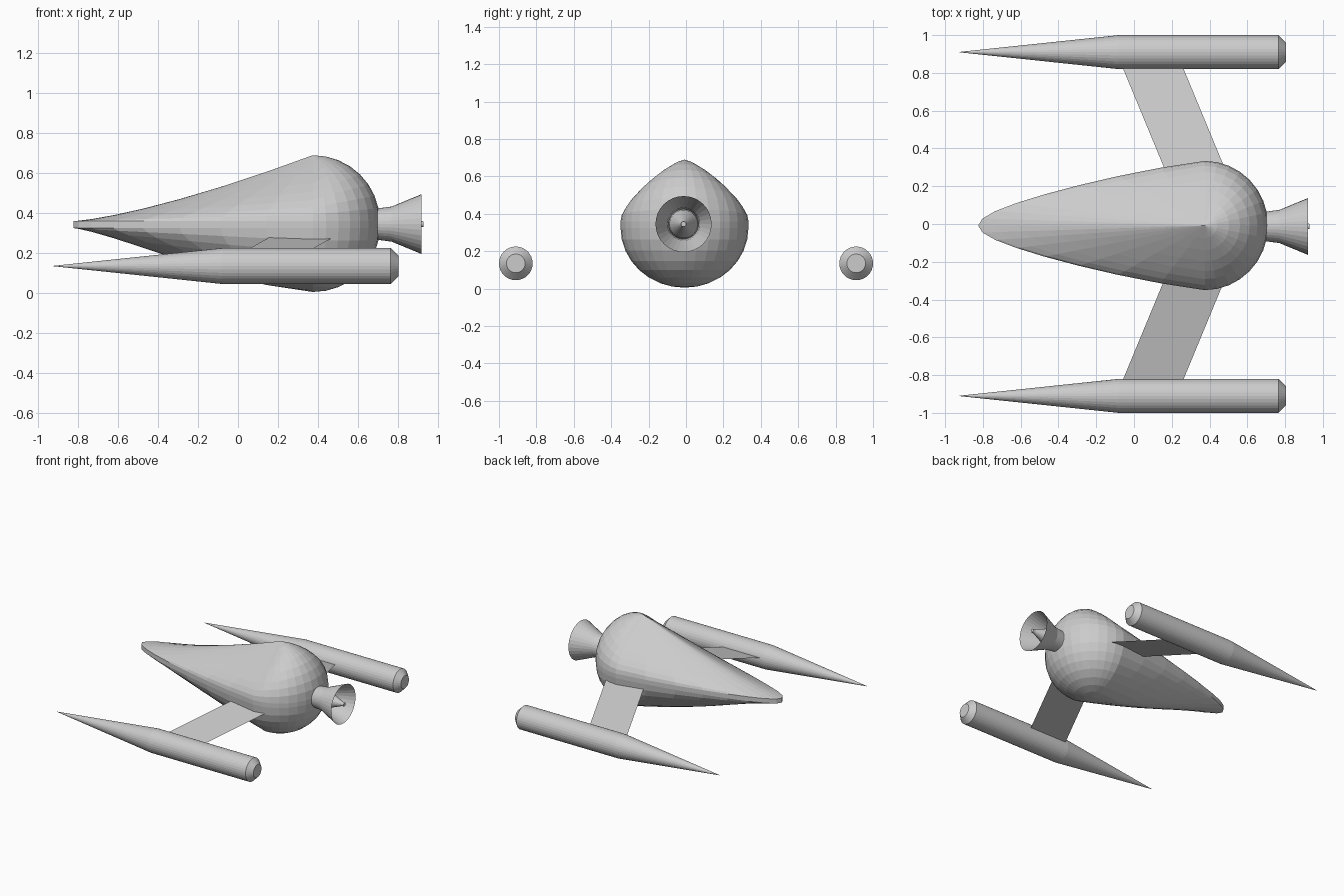
import bpy
from math import sin, cos, pi, sqrt

cube = bpy.data.objects.get("Cube")
if cube:
    bpy.data.objects.remove(cube, do_unlink=True)

grey = bpy.data.materials.new("light grey")
grey.use_nodes = True
grey.diffuse_color = (0.6, 0.6, 0.6, 1)
grey.node_tree.nodes["Principled BSDF"].inputs["Base Color"].default_value = (0.6, 0.6, 0.6, 1)

SEGMENTS = 32


def add_mesh(name, verts, faces):
    mesh = bpy.data.meshes.new(name)
    mesh.from_pydata(verts, [], faces)
    mesh.materials.append(grey)
    obj = bpy.data.objects.new(name, mesh)
    bpy.context.scene.collection.objects.link(obj)
    return obj


def bridge(rows, n):
    """Quads joining successive rings of n vertices."""
    return [(r * n + i, r * n + (i + 1) % n, (r + 1) * n + (i + 1) % n, (r + 1) * n + i)
            for r in range(rows - 1) for i in range(n)]


def lathe_x(name, profile, y, z, cap_end=False):
    """Revolve (x, radius) points around an axis parallel to x."""
    n = SEGMENTS
    verts = [(x, y - r * sin(2 * pi * i / n), z + r * cos(2 * pi * i / n))
             for x, r in profile for i in range(n)]
    faces = [f[::-1] for f in bridge(len(profile), n)]
    if cap_end:
        last = (len(profile) - 1) * n
        faces.append(tuple(range(last + n - 1, last - 1, -1)))
    obj = add_mesh(name, verts, faces)
    # Face the shell outwards
    obj.data.flip_normals()
    return obj


def mix(a, b, t):
    return a + (b - a) * t


# Hull: round at the back, drawn out into a flat beak at the front
def hull_point(angle, r, upper):
    c, s = cos(angle), sin(angle)
    ahead = max(0, -c)
    x = 0.375 + r * c * (1.2 if c < 0 else 0.335)
    y = -0.008 + r * s * 0.342 * (1 - 0.45 * ahead)
    dome = sqrt(max(0, 1 - r * r))
    if upper:
        return x, y, 0.36 + 0.33 * mix(dome, (1 - r) ** 1.35, (1 - c) / 2)
    return x, y, 0.325 - 0.32 * mix(dome, (1 - r ** 1.5) ** 1.3, ahead)


RINGS = 8
levels = [(sin(pi / 2 * k / RINGS), False) for k in range(1, RINGS + 1)]
levels += [(r, True) for r, _ in reversed(levels)]
verts = [hull_point(2 * pi * i / SEGMENTS, r, up)
         for r, up in levels for i in range(SEGMENTS)]
faces = bridge(len(levels), SEGMENTS)
bottom, top = len(verts), len(verts) + 1
verts += [hull_point(0, 0, False), hull_point(0, 0, True)]
start = (len(levels) - 1) * SEGMENTS
for i in range(SEGMENTS):
    j = (i + 1) % SEGMENTS
    faces += [(bottom, j, i), (top, start + i, start + j)]
add_mesh("hull", verts, faces)

# Exhaust: open bell with a pointed plug inside
lathe_x("exhaust_bell", [(0.66, 0.08), (0.71, 0.08), (0.77, 0.088), (0.92, 0.15)], -0.013, 0.345)
lathe_x("exhaust_plug", [(0.7, 0.08), (0.76, 0.075), (0.91, 0.016), (0.93, 0.014)],
        -0.013, 0.345, True)

# Side pods and the thin swept pylons that carry them
pod_profile = [(-0.925, 0.001), (-0.08, 0.09), (0.765, 0.09), (0.805, 0.05)]
for side, name in ((1, "back"), (-1, "front")):
    lathe_x(name + "_pod", pod_profile, side * 0.91, 0.135, True)
    quad = [(0.2, side * 0.2, 0.303), (0.52, side * 0.2, 0.303),
            (0.23, side * 0.9, 0.14), (-0.09, side * 0.9, 0.14)]
    add_mesh(name + "_pylon", quad, [(0, 1, 2, 3) if side > 0 else (3, 2, 1, 0)])
    if side > 0:
        bpy.data.objects[name + "_pylon"].data.flip_normals() if \
            bpy.data.objects[name + "_pylon"].data.polygons[0].normal.z < 0 else None
